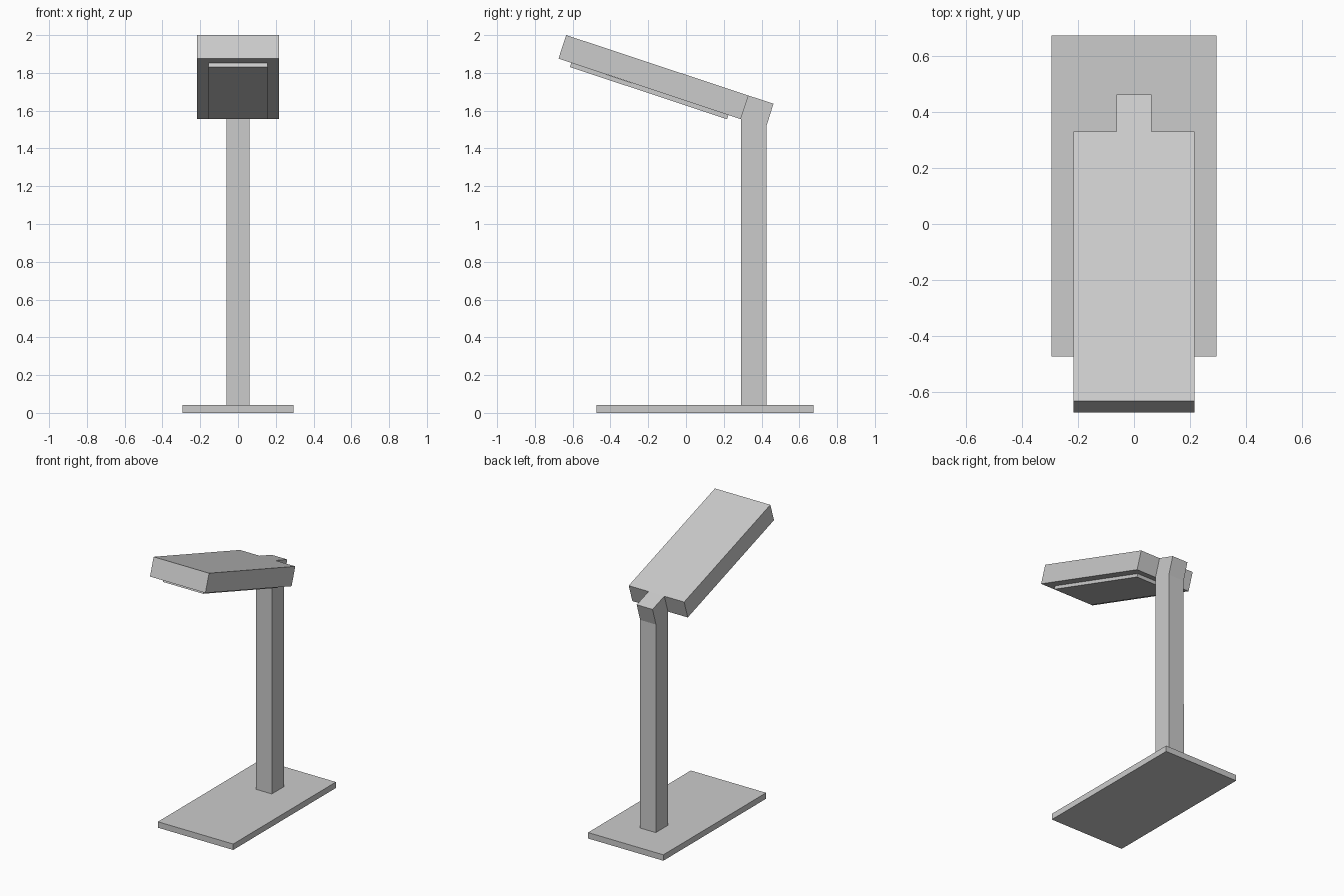
import bpy
import bmesh

if "Cube" in bpy.data.objects:
    bpy.data.objects.remove(bpy.data.objects["Cube"])

grey = bpy.data.materials.new("light grey")
grey.use_nodes = True
colour = (0.6, 0.6, 0.6, 1)
grey.diffuse_color = colour
grey.node_tree.nodes["Principled BSDF"].inputs["Base Color"].default_value = colour


def side_extrusion(name, profile, half_width):
    """Extrude a (y, z) outline symmetrically across x."""
    bm = bmesh.new()
    face = bm.faces.new([bm.verts.new((-half_width, y, z)) for y, z in profile])
    extruded = bmesh.ops.extrude_face_region(bm, geom=[face])["geom"]
    verts = [v for v in extruded if isinstance(v, bmesh.types.BMVert)]
    bmesh.ops.translate(bm, verts=verts, vec=(2 * half_width, 0, 0))
    bmesh.ops.recalc_face_normals(bm, faces=bm.faces[:])
    mesh = bpy.data.meshes.new(name)
    bm.to_mesh(mesh)
    bm.free()
    mesh.materials.append(grey)
    obj = bpy.data.objects.new(name, mesh)
    bpy.context.collection.objects.link(obj)
    return obj


# Flat foot
side_extrusion("base", [(-0.475, 0), (0.675, 0), (0.675, 0.042), (-0.475, 0.042)], 0.295)

# Upright post with its bent top
side_extrusion("post", [(0.29, 0.042), (0.427, 0.042), (0.425, 1.515), (0.463, 1.637),
                        (0.331, 1.68), (0.29, 1.555)], 0.062)

# Tilted lamp head
side_extrusion("lamp_head", [(-0.675, 1.876), (0.29, 1.555), (0.331, 1.68), (-0.634, 2.0)], 0.217)

# Light panel under the head
side_extrusion("light_panel", [(-0.615, 1.831), (0.217, 1.555), (0.225, 1.577), (-0.607, 1.853)], 0.157)
